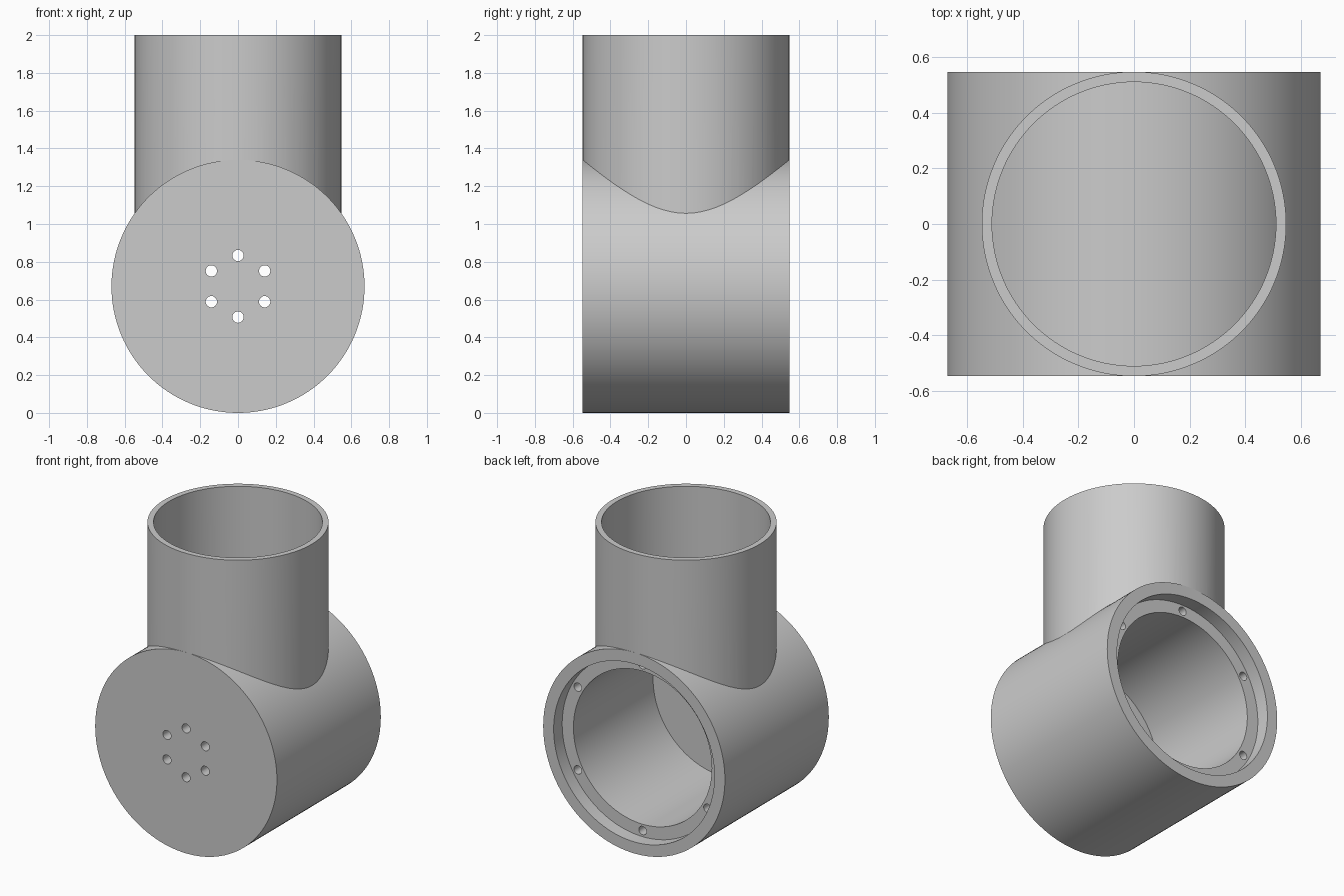
import bpy
from math import cos, sin, pi, radians

if "Cube" in bpy.data.objects:
    bpy.data.objects.remove(bpy.data.objects["Cube"], do_unlink=True)

AXIS_Z = 0.67      # height of the drum axis
HALF = 0.547       # half the drum length, also the neck radius

grey = bpy.data.materials.new("plain grey")
grey.use_nodes = True
grey.diffuse_color = (0.6, 0.6, 0.6, 1)
grey.node_tree.nodes["Principled BSDF"].inputs["Base Color"].default_value = (0.6, 0.6, 0.6, 1)


def upright(name, radius, z0, z1, sides=128):
    bpy.ops.mesh.primitive_cylinder_add(vertices=sides, radius=radius, depth=z1 - z0,
                                        location=(0, 0, (z0 + z1) / 2))
    ob = bpy.context.object
    ob.name = name
    ob.data.materials.append(grey)
    return ob


def lying(name, radius, y0, y1, x=0, z=0, sides=128):
    """Cylinder along y, placed relative to the drum axis."""
    ob = upright(name, radius, 0, y1 - y0, sides)
    ob.rotation_euler.x = pi / 2
    ob.location = (x, (y0 + y1) / 2, AXIS_Z + z)
    return ob


def cut(target, cutter):
    cutter.hide_render = True
    mod = target.modifiers.new("cut", 'BOOLEAN')
    mod.operation = 'DIFFERENCE'
    mod.solver = 'EXACT'
    mod.object = cutter
    bpy.context.view_layer.update()
    bpy.ops.object.select_all(action='DESELECT')
    target.select_set(True)
    bpy.context.view_layer.objects.active = target
    bpy.ops.object.modifier_apply(modifier=mod.name)
    bpy.data.objects.remove(cutter, do_unlink=True)


def smooth(ob):
    bpy.ops.object.select_all(action='DESELECT')
    ob.select_set(True)
    bpy.context.view_layer.objects.active = ob
    bpy.ops.object.shade_smooth_by_angle(angle=radians(30))


# Drum: closed front, bored out from the back with a stepped rim
drum = lying("drum_housing", AXIS_Z, -HALF, HALF)
ledge = HALF - 0.09
cut(drum, lying("bore_cutter", 0.51, -HALF + 0.165, HALF + 0.1))
cut(drum, lying("rebate_cutter", 0.593, ledge, HALF + 0.1))

# Six through holes in the front wall, six blind screw holes in the back ledge
for i in range(6):
    a = pi / 2 + i * pi / 3
    cut(drum, lying("front_hole_cutter", 0.03, -HALF - 0.1, 0,
                    0.163 * cos(a), 0.163 * sin(a), 24))
    cut(drum, lying("screw_hole_cutter", 0.028, ledge - 0.2, ledge + 0.05,
                    0.552 * cos(a), 0.552 * sin(a), 24))
smooth(drum)

# Neck: open tube saddled onto the drum, which stays closed beneath it
neck = upright("neck_tube", HALF, AXIS_Z, 2)
cut(neck, upright("neck_bore_cutter", 0.51, 0, 2.2))
cut(neck, lying("saddle_cutter", AXIS_Z - 0.006, -1, 1))
smooth(neck)
